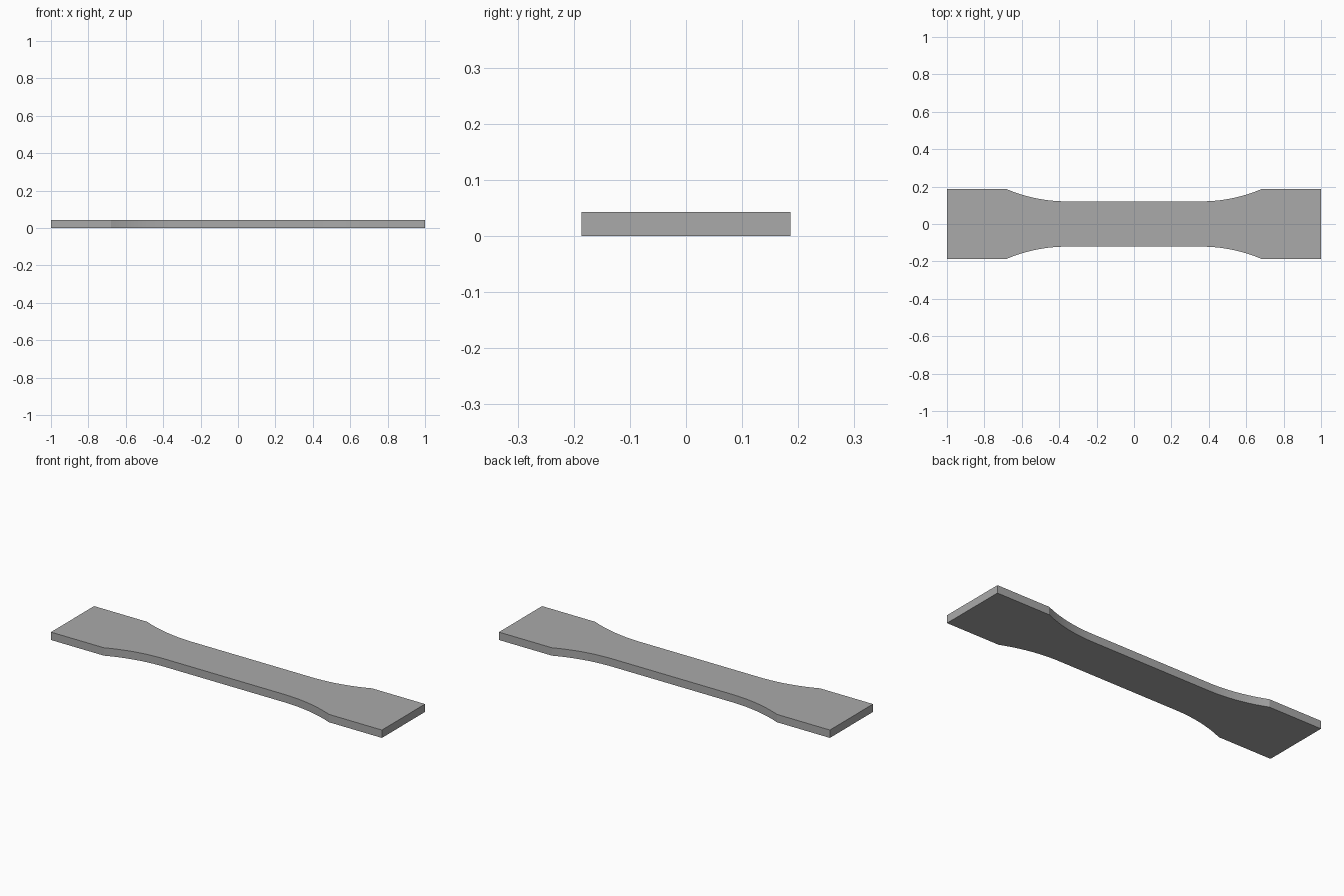
import bpy
import bmesh
import math

cube = bpy.data.objects.get("Cube")
if cube:
    bpy.data.objects.remove(cube)

END_X, SHOULDER_X, GAUGE_X = 1.0, 0.68, 0.36
GRIP_W, GAUGE_W, THICK = 0.186, 0.121, 0.043
STEPS = 16

# Plain grey material
grey = bpy.data.materials.new("plain_grey")
grey.use_nodes = True
colour = (0.4, 0.4, 0.4, 1)
grey.diffuse_color = colour
grey.node_tree.nodes["Principled BSDF"].inputs["Base Color"].default_value = colour

# Quarter outline: fillet arc tangent to the narrow section, then the grip
run, rise = SHOULDER_X - GAUGE_X, GRIP_W - GAUGE_W
radius = (run ** 2 + rise ** 2) / (2 * rise)
sweep = math.asin(run / radius)
quarter = []
for i in range(STEPS + 1):
    a = sweep * i / STEPS
    quarter.append((GAUGE_X + radius * math.sin(a),
                    GAUGE_W + radius * (1 - math.cos(a))))
quarter.append((END_X, GRIP_W))

# Mirror the quarter into a closed outline
half = quarter[::-1] + [(-x, y) for x, y in quarter]
outline = half + [(-x, -y) for x, y in half]

# Extrude the outline into the test bar
bm = bmesh.new()
face = bm.faces.new([bm.verts.new((x, y, 0)) for x, y in outline])
top = bmesh.ops.extrude_face_region(bm, geom=[face])["geom"]
bmesh.ops.translate(bm, vec=(0, 0, THICK),
                    verts=[v for v in top if isinstance(v, bmesh.types.BMVert)])
bmesh.ops.recalc_face_normals(bm, faces=bm.faces)
mesh = bpy.data.meshes.new("test_bar")
bm.to_mesh(mesh)
bm.free()
mesh.materials.append(grey)
bar = bpy.data.objects.new("test_bar", mesh)
bpy.context.collection.objects.link(bar)

# Smooth fillets with crisp corners
bpy.ops.object.select_all(action="DESELECT")
bar.select_set(True)
bpy.context.view_layer.objects.active = bar
bpy.ops.object.shade_smooth_by_angle(angle=math.radians(10))
